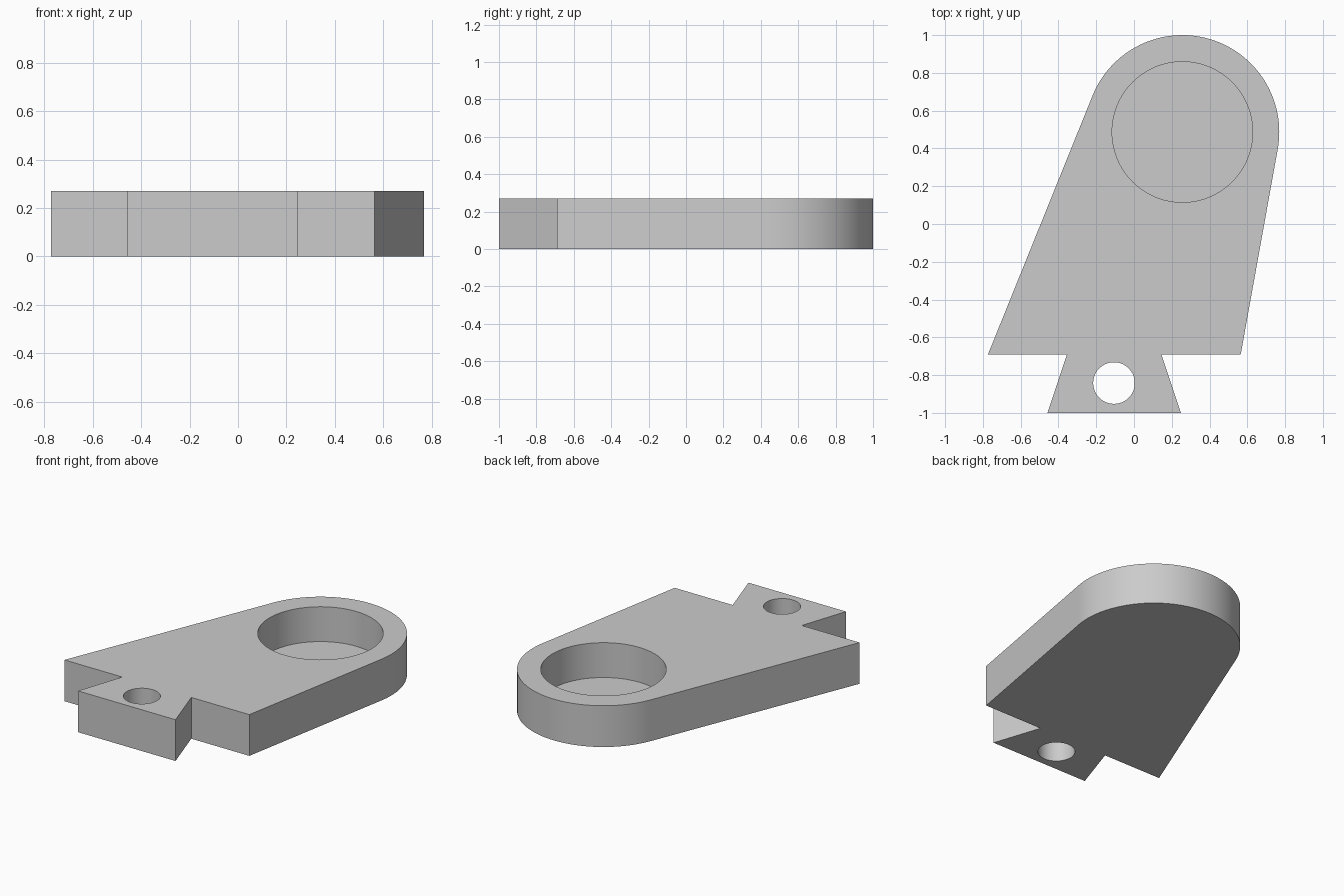
import bpy
import bmesh
from math import cos, sin, asin, atan2, hypot, pi, radians
from mathutils import Vector

cube = bpy.data.objects.get("Cube")
if cube:
    bpy.data.objects.remove(cube, do_unlink=True)

THICK = 0.27
FLOOR = 0.042
SHOULDER = -0.69
HEAD = Vector((0.256, 0.487))
HEAD_R = 0.513
POCKET_R = 0.372
HOLE = Vector((-0.106, -0.842))
HOLE_R = 0.11


def arc(center, radius, start, end, steps):
    return [center + radius * Vector((cos(a), sin(a)))
            for a in (start + (end - start) * i / steps for i in range(steps + 1))]


def prism(name, outline, z0, z1):
    """Extrude a counter-clockwise outline from z0 to z1."""
    bm = bmesh.new()
    face = bm.faces.new([bm.verts.new((p[0], p[1], z0)) for p in outline])
    top = bmesh.ops.extrude_face_region(bm, geom=[face])["geom"]
    bmesh.ops.translate(bm, vec=(0, 0, z1 - z0),
                        verts=[v for v in top if isinstance(v, bmesh.types.BMVert)])
    bmesh.ops.recalc_face_normals(bm, faces=bm.faces)
    mesh = bpy.data.meshes.new(name)
    bm.to_mesh(mesh)
    bm.free()
    obj = bpy.data.objects.new(name, mesh)
    bpy.context.collection.objects.link(obj)
    return obj


def tangent_angle(corner, side):
    """Angle on the rounded head where a straight edge from corner touches it."""
    d = HEAD - corner
    return atan2(d.y, d.x) + side * (asin(HEAD_R / d.length) + pi / 2)


def cut(body, name, center, radius, z0, z1):
    cutter = prism(name, arc(center, radius, 0, 2 * pi, 96)[:-1], z0, z1)
    cutter.hide_render = True
    mod = body.modifiers.new(name, "BOOLEAN")
    mod.operation = "DIFFERENCE"
    mod.solver = "EXACT"
    mod.object = cutter
    bpy.context.view_layer.objects.active = body
    bpy.ops.object.modifier_apply(modifier=mod.name)
    bpy.data.objects.remove(cutter, do_unlink=True)


# Plate outline: dovetail tab, shoulders, tapered sides and rounded head
left = Vector((-0.773, SHOULDER))
right = Vector((0.565, SHOULDER))
outline = [(-0.458, -1), (0.248, -1), (0.145, SHOULDER), right]
outline += arc(HEAD, HEAD_R, tangent_angle(right, -1), tangent_angle(left, 1), 64)
outline += [left, (-0.355, SHOULDER)]
plate = prism("tapered_plate", outline, 0, THICK)

# Blind round pocket in the head and through hole in the tab
cut(plate, "pocket_cutter", HEAD, POCKET_R, FLOOR, THICK + 0.1)
cut(plate, "hole_cutter", HOLE, HOLE_R, -0.1, THICK + 0.1)

# Single grey colour
grey = bpy.data.materials.new("light_grey")
grey.use_nodes = True
color = (0.6, 0.6, 0.6, 1)
grey.diffuse_color = color
grey.node_tree.nodes["Principled BSDF"].inputs["Base Color"].default_value = color
plate.data.materials.clear()
plate.data.materials.append(grey)

# Smooth curved walls, crisp edges
bpy.ops.object.select_all(action="DESELECT")
plate.select_set(True)
bpy.context.view_layer.objects.active = plate
bpy.ops.object.shade_smooth_by_angle(angle=radians(30))
